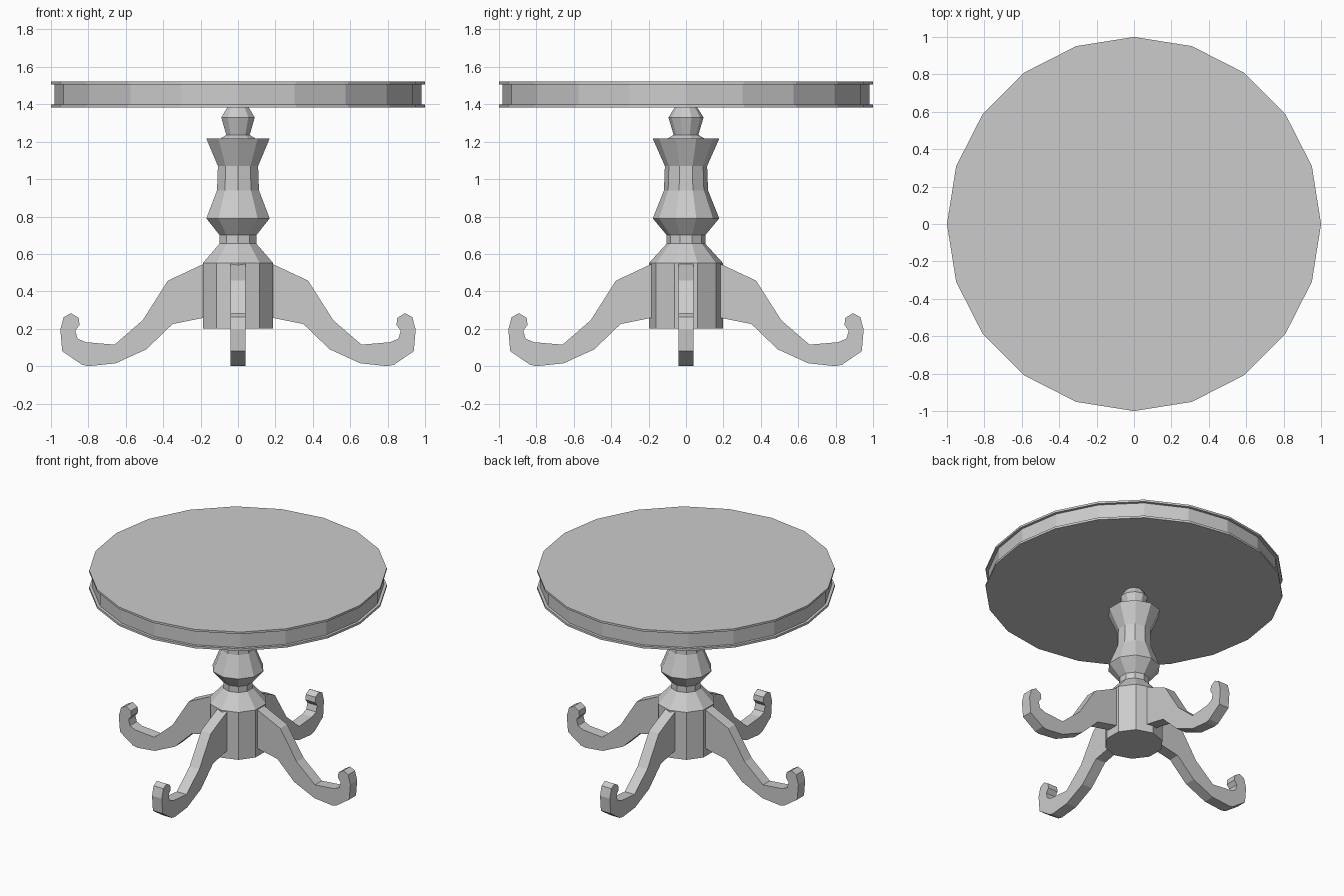
import bpy, bmesh
from math import sin, cos, pi

cube = bpy.data.objects.get("Cube")
if cube:
    bpy.data.objects.remove(cube, do_unlink=True)

grey = bpy.data.materials.new("plain_grey")
grey.use_nodes = True
colour = (0.6, 0.6, 0.6, 1)
grey.diffuse_color = colour
grey.node_tree.nodes["Principled BSDF"].inputs["Base Color"].default_value = colour


def finish(name, bm):
    bmesh.ops.recalc_face_normals(bm, faces=bm.faces)
    mesh = bpy.data.meshes.new(name)
    bm.to_mesh(mesh)
    bm.free()
    mesh.materials.append(grey)
    obj = bpy.data.objects.new(name, mesh)
    bpy.context.collection.objects.link(obj)
    return obj


def turned(name, profile, sides):
    """Faceted turning from (radius, z) points, closed at both ends."""
    bm = bmesh.new()
    rings = []
    for r, z in profile:
        angles = [pi / 2 + 2 * pi * i / sides for i in range(sides)]
        rings.append([bm.verts.new((r * cos(a), r * sin(a), z)) for a in angles])
    for low, high in zip(rings, rings[1:]):
        for i in range(sides):
            j = (i + 1) % sides
            bm.faces.new((low[i], low[j], high[j], high[i]))
    bm.faces.new(rings[0])
    bm.faces.new(rings[-1])
    return finish(name, bm)


def slab(name, outline, width):
    """Upright slab in the xz plane, centred on y = 0."""
    bm = bmesh.new()
    face = bm.faces.new([bm.verts.new((x, -width / 2, z)) for x, z in outline])
    out = bmesh.ops.extrude_face_region(bm, geom=[face])["geom"]
    moved = [v for v in out if isinstance(v, bmesh.types.BMVert)]
    bmesh.ops.translate(bm, verts=moved, vec=(0, width, 0))
    return finish(name, bm)


# Round top with a recessed edge band
turned("table_top", [(1, 1.382), (1, 1.398), (0.98, 1.398), (0.98, 1.507),
                     (1, 1.507), (1, 1.522)], 20)

# Turned column and the block that holds the legs
turned("pedestal", [(0.197, 0.2), (0.197, 0.552), (0.103, 0.655), (0.103, 0.70),
                    (0.178, 0.79), (0.118, 0.94), (0.113, 1.07), (0.178, 1.217),
                    (0.098, 1.217), (0.066, 1.237), (0.094, 1.33), (0.06, 1.383)], 10)

# Four scrolled legs
leg_outline = [(0.1, 0.545), (0.187, 0.545), (0.375, 0.457), (0.51, 0.245),
               (0.66, 0.115), (0.813, 0.128), (0.858, 0.147), (0.87, 0.19),
               (0.847, 0.22), (0.852, 0.258), (0.893, 0.283), (0.932, 0.262),
               (0.95, 0.195), (0.94, 0.08), (0.835, 0.008), (0.8, 0),
               (0.655, 0.015), (0.49, 0.09), (0.35, 0.225), (0.187, 0.258), (0.1, 0.258)]
for i, side in enumerate(("left", "back", "right", "front")):
    leg = slab(side + "_leg", leg_outline, 0.08)
    leg.rotation_euler.z = i * pi / 2
